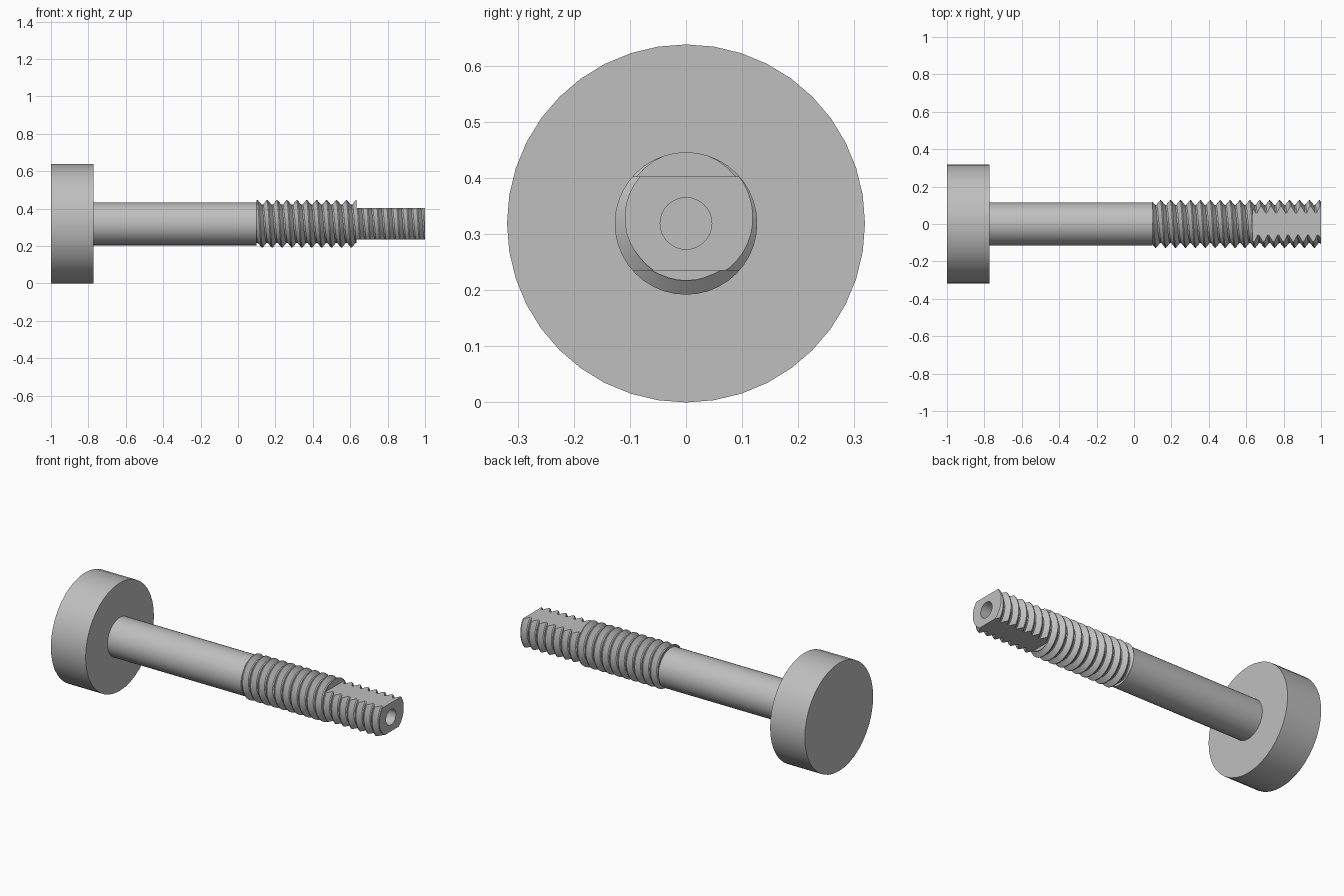
import bpy
import bmesh
import math

cube = bpy.data.objects.get("Cube")
if cube:
    bpy.data.objects.remove(cube, do_unlink=True)

AXIS_Z = 0.319                       # height of the bolt axis
THREAD_START, FLAT_START, END = 0.1, 0.633, 1.0
ROOT, CREST = 0.102, 0.127           # thread radii
PITCH, STEPS = 0.053, 40

steel = bpy.data.materials.new("plain grey steel")
grey = (0.52, 0.52, 0.52, 1)
steel.diffuse_color = grey
steel.use_nodes = True
steel.node_tree.nodes["Principled BSDF"].inputs["Base Color"].default_value = grey


def activate(obj):
    bpy.ops.object.select_all(action='DESELECT')
    obj.select_set(True)
    bpy.context.view_layer.objects.active = obj


def rod(name, x0, x1, radius, sides=40):
    """Cylinder lying along x."""
    bpy.ops.mesh.primitive_cylinder_add(
        vertices=sides, radius=radius, depth=x1 - x0,
        location=((x0 + x1) / 2, 0, AXIS_Z), rotation=(0, math.pi / 2, 0))
    obj = bpy.context.object
    obj.name = name
    obj.data.materials.append(steel)
    return obj


def smooth(obj):
    activate(obj)
    bpy.ops.object.shade_smooth_by_angle(angle=math.radians(30))


def cut(obj, cutter):
    cutter.hide_render = True
    activate(obj)
    mod = obj.modifiers.new("cut", 'BOOLEAN')
    mod.operation, mod.solver, mod.object = 'DIFFERENCE', 'EXACT', cutter
    bpy.ops.object.modifier_apply(modifier=mod.name)
    bpy.data.objects.remove(cutter, do_unlink=True)


# Thread tooth: (fraction of pitch, radius), crest centred on zero
TOOTH = [(-0.05, CREST), (0.05, CREST), (0.43, ROOT), (0.57, ROOT), (0.95, CREST)]


def tooth_radius(phase):
    phase = (phase + 0.05) % 1 - 0.05
    for (a, ra), (b, rb) in zip(TOOTH, TOOTH[1:]):
        if phase <= b:
            return ra + (rb - ra) * (phase - a) / (b - a)
    return CREST


def build_thread():
    """Right-handed helical strip, trimmed flat at both ends and capped."""
    bm = bmesh.new()
    verts = {}

    def point(step, fraction):
        turn = step / STEPS
        raw = FLAT_START + PITCH * (turn + fraction)
        x = min(max(raw, THREAD_START), END)
        r = tooth_radius((x - FLAT_START) / PITCH - turn)
        a = math.tau * (step % STEPS) / STEPS
        co = (x, -r * math.sin(a), AXIS_Z + r * math.cos(a))
        key = tuple(round(c, 5) + 0.0 for c in co)
        if key not in verts:
            verts[key] = bm.verts.new(co)
        return verts[key]

    first = math.floor((THREAD_START - FLAT_START) / PITCH - 2) * STEPS
    last = math.ceil((END - FLAT_START) / PITCH + 2) * STEPS
    for s in range(first, last):
        for (a, _), (b, _) in zip(TOOTH, TOOTH[1:]):
            corners = [point(s, a), point(s, b), point(s + 1, b), point(s + 1, a)]
            corners = list(dict.fromkeys(corners))
            if len(corners) > 2 and not bm.faces.get(corners):
                bm.faces.new(corners)
    bmesh.ops.remove_doubles(bm, verts=bm.verts, dist=0.00005)
    bmesh.ops.holes_fill(bm, edges=[e for e in bm.edges if e.is_boundary], sides=0)
    bmesh.ops.recalc_face_normals(bm, faces=bm.faces)
    mesh = bpy.data.meshes.new("threaded_end")
    bm.to_mesh(mesh)
    bm.free()
    mesh.materials.append(steel)
    obj = bpy.data.objects.new("threaded_end", mesh)
    bpy.context.collection.objects.link(obj)
    return obj


# Round head and plain shank
smooth(rod("head", -1, -0.773, 0.319))
smooth(rod("shank", -0.773, THREAD_START, 0.115))

# Threaded end with two flats and a blind hole in the tip
thread = build_thread()
for side in (1, -1):
    bpy.ops.mesh.primitive_cube_add(
        size=1, location=(FLAT_START + 0.25, 0, AXIS_Z + side * 0.184))
    block = bpy.context.object
    block.name = "flat_cutter"
    block.scale = (0.5, 0.5, 0.2)
    block.data.materials.append(steel)
    cut(thread, block)
cut(thread, rod("hole_cutter", END - 0.12, END + 0.05, 0.046, 32))
smooth(thread)
